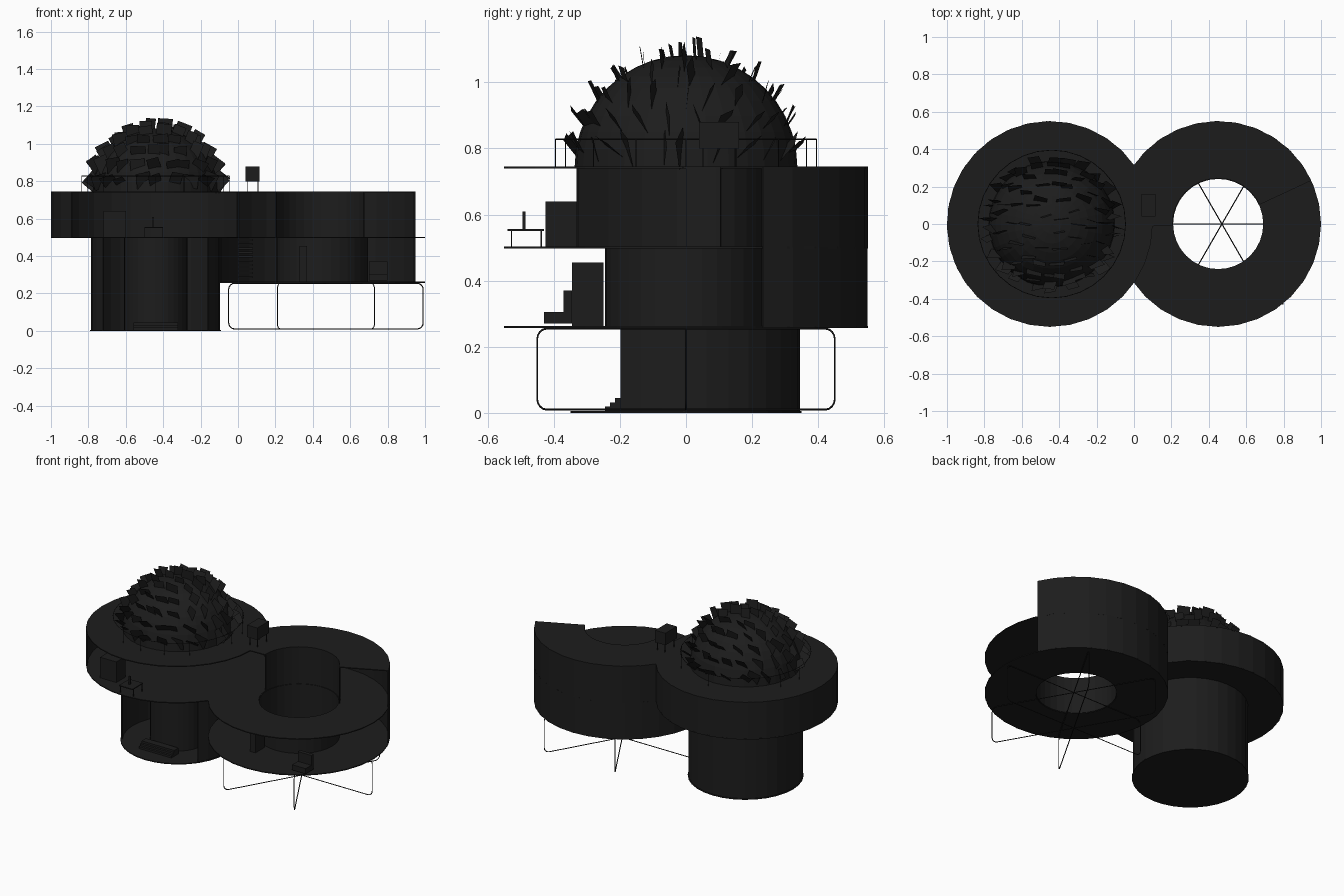
import bpy, bmesh, math, random
from mathutils import Vector, Matrix

if "Cube" in bpy.data.objects:
    bpy.data.objects.remove(bpy.data.objects["Cube"])

random.seed(4)
LX, RX, R = -0.45, 0.45, 0.55
TX = -0.44
mat = bpy.data.materials.new("dark")
mat.diffuse_color = (0.012, 0.012, 0.012, 1)
mat.use_nodes = True
mat.node_tree.nodes["Principled BSDF"].inputs["Base Color"].default_value = mat.diffuse_color


def finish(name, bm):
    bmesh.ops.recalc_face_normals(bm, faces=bm.faces)
    me = bpy.data.meshes.new(name)
    bm.to_mesh(me)
    bm.free()
    me.materials.append(mat)
    ob = bpy.data.objects.new(name, me)
    bpy.context.collection.objects.link(ob)
    return ob


def sector(name, cx, r0, r1, z0, z1, a0=0, a1=360):
    """Curved wall or ring slab between two radii and two angles."""
    bm = bmesh.new()
    full = a1 - a0 >= 360
    n = 32 if full else max(2, round((a1 - a0) / 11.25))
    rows = []
    for i in range(n if full else n + 1):
        a = math.radians(a0 + (a1 - a0) * i / n)
        rows.append([bm.verts.new((cx + r * math.cos(a), r * math.sin(a), z))
                     for r, z in ((r0, z0), (r1, z0), (r1, z1), (r0, z1))])
    for i in range(n):
        p, q = rows[i], rows[(i + 1) % len(rows)]
        for k in range(4):
            bm.faces.new((p[k], p[(k + 1) % 4], q[(k + 1) % 4], q[k]))
    if not full:
        bm.faces.new(rows[0])
        bm.faces.new(rows[-1])
    return finish(name, bm)


def disc(name, cx, r, z0, z1):
    bm = bmesh.new()
    bmesh.ops.create_cone(bm, cap_ends=True, segments=32, radius1=r, radius2=r, depth=z1 - z0,
                          matrix=Matrix.Translation((cx, 0, (z0 + z1) / 2)))
    return finish(name, bm)


def boxes(name, items):
    """Boxes given as x0, x1, y0, y1, z0, z1."""
    bm = bmesh.new()
    for x0, x1, y0, y1, z0, z1 in items:
        m = Matrix.Translation(((x0 + x1) / 2, (y0 + y1) / 2, (z0 + z1) / 2))
        bmesh.ops.create_cube(bm, size=1, matrix=m @ Matrix.Diagonal((x1 - x0, y1 - y0, z1 - z0, 1)))
    return finish(name, bm)


def wire(name, paths, radius, cyclic=True):
    cu = bpy.data.curves.new(name, 'CURVE')
    cu.dimensions = '3D'
    cu.bevel_depth = radius
    cu.bevel_resolution = 0
    for pts in paths:
        sp = cu.splines.new('POLY')
        sp.points.add(len(pts) - 1)
        for p, co in zip(sp.points, pts):
            p.co = (*co, 1)
        sp.use_cyclic_u = cyclic
    cu.materials.append(mat)
    ob = bpy.data.objects.new(name, cu)
    bpy.context.collection.objects.link(ob)


# Entrance tower, open towards the front
disc("tower_base", TX, 0.35, 0, 0.006)
sector("tower_wall", TX, 0.337, 0.345, 0, 0.5, -35, 215)
sector("tower_core", TX, 0.16, 0.17, 0.006, 0.5)
boxes("entrance_steps", [(-0.56, -0.32, -0.245 + 0.015 * i, -0.17, 0.006 + 0.013 * i, 0.019 + 0.013 * i)
                         for i in range(3)])

# Upper left storey
disc("left_floor", LX, R, 0.497, 0.503)
disc("left_roof", LX, R, 0.74, 0.746)
sector("left_wall", LX, 0.542, R, 0.5, 0.745, 35, 217)

# Two-storey right wing around a round courtyard
sector("lower_floor", RX, 0.245, R, 0.257, 0.263)
sector("terrace_floor", RX, 0.245, R, 0.497, 0.503)
sector("right_roof", RX, 0.245, R, 0.74, 0.746, 25, 182)
sector("right_wall_upper", RX, 0.542, R, 0.5, 0.745, 25, 145)
sector("right_wall_lower", RX, 0.542, R, 0.26, 0.5, 25, 180)
sector("courtyard_wall_lower", RX, 0.241, 0.245, 0.26, 0.5)
sector("courtyard_wall_upper", RX, 0.245, 0.25, 0.5, 0.745, 25, 180)

# Bent-wire supports: three rounded rectangles crossed at 60 degrees
paths = []
for k in range(3):
    d = Vector((math.cos(k * math.pi / 3), math.sin(k * math.pi / 3), 0))
    pts = []
    for q, (sx, sz) in enumerate(((1, 1), (-1, 1), (-1, -1), (1, -1))):
        for j in range(5):
            a = math.radians(q * 90 + j * 22.5)
            u = sx * 0.487 + 0.033 * math.cos(a)
            z = 0.1325 + sz * 0.0895 + 0.033 * math.sin(a)
            pts.append(Vector((0.47, 0, z)) + d * u)
    paths.append(pts)
wire("support_frames", paths, 0.003)

# Dome
bm = bmesh.new()
bmesh.ops.create_uvsphere(bm, u_segments=32, v_segments=20, radius=0.337)
bmesh.ops.bisect_plane(bm, geom=bm.verts[:] + bm.edges[:] + bm.faces[:], plane_co=(0, 0, 0),
                       plane_no=(0, 0, -1), clear_outer=True)
bmesh.ops.translate(bm, verts=bm.verts, vec=(TX, 0, 0.745))
finish("dome", bm)

# Loose upright shingles over the dome
bm = bmesh.new()
for row in range(6):
    el = math.radians(8 + row * 14.5)
    n = max(4, round(24 * math.cos(el)))
    for i in range(n):
        a = 2 * math.pi * (i + 0.5 * (row % 2) + random.uniform(-0.3, 0.3)) / n
        nrm = Vector((math.cos(a) * math.cos(el), math.sin(a) * math.cos(el), math.sin(el)))
        up = (nrm * 0.55 + Vector((0, 0, 0.6))
              + Vector([random.uniform(-0.25, 0.25) for _ in range(3)])).normalized()
        side = Vector((1, random.uniform(-0.35, 0.35), random.uniform(-0.2, 0.2)))
        side = (side - up * side.dot(up)).normalized()
        c = Vector((TX, 0, 0.745)) + nrm * 0.335
        w, h = random.uniform(0.028, 0.042), random.uniform(0.04, 0.065)
        bm.faces.new([bm.verts.new(c + side * s * w + up * t * h)
                      for s, t in ((-1, -0.7), (1, -0.7), (1, 1), (-1, 1))])
finish("dome_shingles", bm)

# Railing around the dome
ring = [[(TX + 0.395 * math.cos(t * math.pi / 16), 0.395 * math.sin(t * math.pi / 16), z)
         for t in range(32)] for z in (0.828,)]
wire("dome_rail", ring, 0.002)
wire("rail_posts", [[(x, y, 0.745), (x, y, 0.828)] for x, y, z in ring[0][::2]], 0.0015, False)

# Roof tank on legs
boxes("roof_tank", [(0.04, 0.115, 0.04, 0.16, 0.8, 0.88)]
      + [(x, x + 0.004, y, y + 0.004, 0.745, 0.8) for x in (0.05, 0.105) for y in (0.05, 0.146)])

# Interior fittings: cabinets, lounge chair, table, stair
boxes("upper_cabinet", [(-0.72, -0.6, -0.425, -0.33, 0.503, 0.64)])
boxes("lower_cabinet", [(0.33, 0.37, -0.345, -0.25, 0.263, 0.455)])
boxes("lounge_chair", [(0.7, 0.8, -0.43, -0.345, 0.27, 0.305), (0.7, 0.8, -0.37, -0.345, 0.3, 0.37)])
boxes("terrace_table", [(-0.5, -0.4, -0.54, -0.43, 0.55, 0.556), (-0.46, -0.45, -0.495, -0.485, 0.556, 0.61)]
      + [(x, x + 0.004, y, y + 0.004, 0.503, 0.55) for x in (-0.5, -0.404) for y in (-0.53, -0.44)])
boxes("inner_stair", [(0.0, 0.08, -0.08 + 0.018 * i, -0.05 + 0.018 * i, 0.48 - 0.022 * i, 0.49 - 0.022 * i)
                      for i in range(10)])
